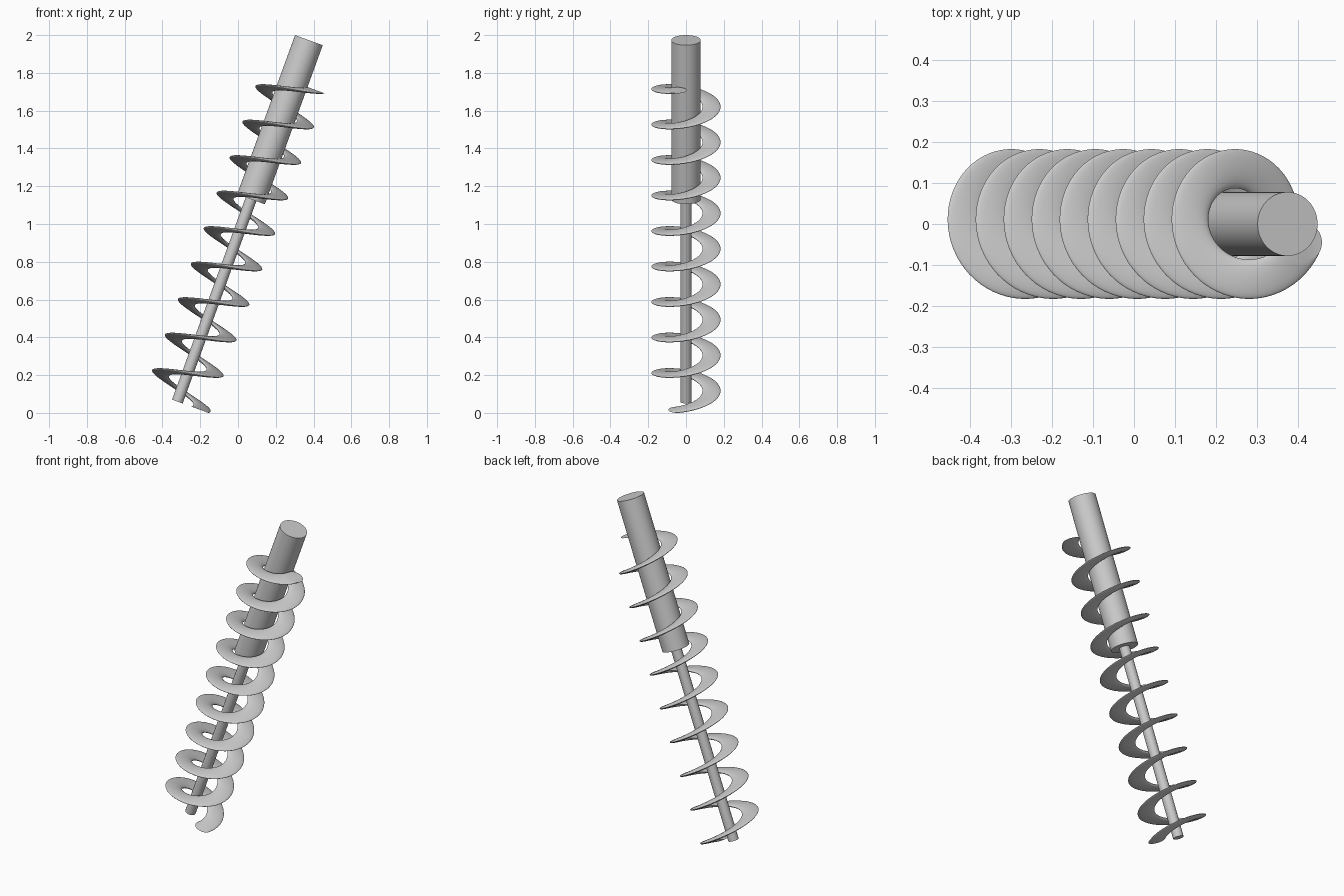
import bpy, bmesh
from math import sin, cos, pi, radians
from mathutils import Matrix, Vector

if "Cube" in bpy.data.objects:
    bpy.data.objects.remove(bpy.data.objects["Cube"])

# Shared leaning axis: everything is built upright, then tilted 20 degrees
FRAME = Matrix.Translation((-0.321, 0, 0.06)) @ Matrix.Rotation(radians(20), 4, 'Y')


def finish(name, bm):
    bmesh.ops.recalc_face_normals(bm, faces=bm.faces)
    bm.transform(FRAME)
    me = bpy.data.meshes.new(name)
    bm.to_mesh(me)
    bm.free()
    ob = bpy.data.objects.new(name, me)
    bpy.context.collection.objects.link(ob)
    bpy.ops.object.select_all(action='DESELECT')
    ob.select_set(True)
    bpy.context.view_layer.objects.active = ob
    bpy.ops.object.shade_smooth_by_angle(angle=radians(35))
    return ob


def cylinder(name, radius, bottom, top, sides):
    bm = bmesh.new()
    bmesh.ops.create_cone(bm, cap_ends=True, segments=sides, radius1=radius,
                          radius2=radius, depth=top - bottom,
                          matrix=Matrix.Translation((0, 0, (bottom + top) / 2)))
    return finish(name, bm)


def spring(name, coil_radius, wire_radius, pitch, turns, start, steps=64, sides=28):
    # A flat disc twisted up the axis, giving a thin lens-shaped wire
    bm = bmesh.new()
    rings = []
    for i in range(steps * turns + 1):
        spin = Matrix.Rotation(start + 2 * pi * i / steps, 4, 'Z')
        rings.append([bm.verts.new(spin @ Vector((
            coil_radius + wire_radius * cos(2 * pi * k / sides),
            wire_radius * sin(2 * pi * k / sides),
            pitch * i / steps))) for k in range(sides)])
    for a, b in zip(rings, rings[1:]):
        for k in range(sides):
            n = (k + 1) % sides
            bm.faces.new((a[k], a[n], b[n], b[k]))
    bm.faces.new(rings[0][::-1])
    bm.faces.new(rings[-1])
    return finish(name, bm)


# Thin piston rod, thick damper body, and coil spring around both
cylinder("piston_rod", 0.03, 0.0, 1.16, 16)
cylinder("damper_body", 0.078, 1.14, 2.036, 64)
spring("coil_spring", 0.135, 0.048, 0.2, 9, radians(-19.5))
